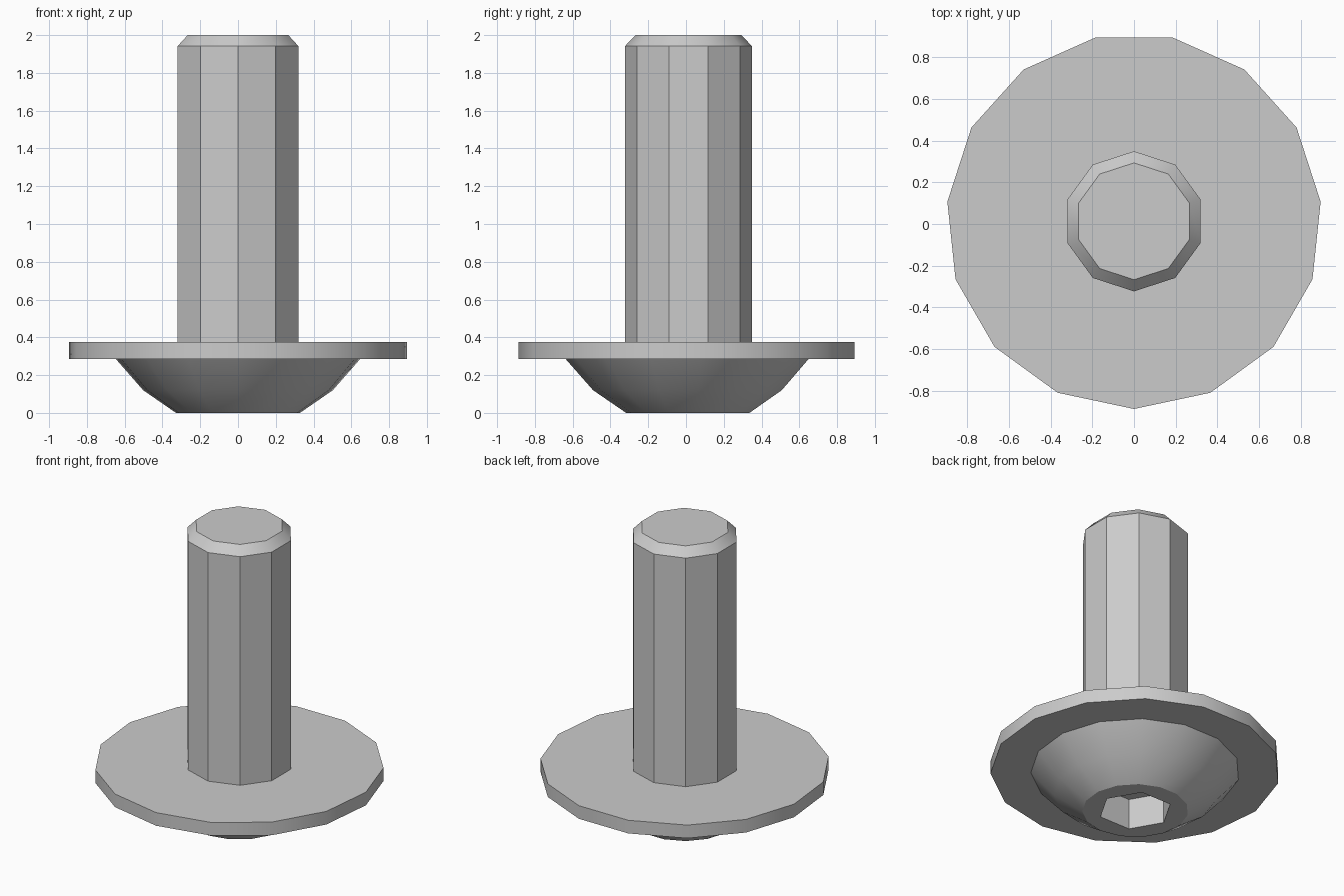
import bpy, bmesh
from math import radians, sin, cos, pi

cube = bpy.data.objects.get("Cube")
if cube:
    bpy.data.objects.remove(cube)

AXIS_Y = 0.013

steel = bpy.data.materials.new("grey_steel")
steel.use_nodes = True
GREY = (0.6, 0.6, 0.6, 1)
steel.diffuse_color = GREY
steel.node_tree.nodes["Principled BSDF"].inputs["Base Color"].default_value = GREY


def ring(bm, sides, radius, z, start=-pi / 2):
    return [bm.verts.new((radius * cos(start + 2 * pi * i / sides),
                          AXIS_Y + radius * sin(start + 2 * pi * i / sides), z))
            for i in range(sides)]


def bridge(bm, low, high):
    n = len(low)
    for i in range(n):
        j = (i + 1) % n
        bm.faces.new((low[i], low[j], high[j], high[i]))


def lathe(bm, sides, profile):
    rings = [ring(bm, sides, r, z) for r, z in profile]
    for low, high in zip(rings, rings[1:]):
        bridge(bm, low, high)
    return rings


def finish(bm, name):
    mesh = bpy.data.meshes.new(name)
    bm.to_mesh(mesh)
    bm.free()
    mesh.materials.append(steel)
    obj = bpy.data.objects.new(name, mesh)
    bpy.context.collection.objects.link(obj)
    bpy.ops.object.select_all(action='DESELECT')
    obj.select_set(True)
    bpy.context.view_layer.objects.active = obj
    bpy.ops.object.shade_smooth_by_angle(angle=radians(30))


# Ten-sided shaft with a chamfered tip
bm = bmesh.new()
rings = lathe(bm, 10, [(0.336, 0.375), (0.336, 1.942), (0.28, 2.0)])
bm.faces.new(rings[-1])
finish(bm, "shaft")

# Wide flange, open underneath where the head joins
bm = bmesh.new()
rings = lathe(bm, 15, [(0.65, 0.285), (0.9, 0.285), (0.9, 0.375)])
bm.faces.new(rings[-1])
finish(bm, "flange")

# Domed head with a hexagonal socket sunk into its end
bm = bmesh.new()
rings = lathe(bm, 15, [(0.33, 0.0), (0.505, 0.12), (0.65, 0.285)])
mouth = ring(bm, 6, 0.23, 0.0, 0)
floor = ring(bm, 6, 0.23, 0.21, 0)
bridge(bm, floor, mouth)
bm.faces.new(list(reversed(floor)))
rim = [bm.edges.get((loop[i - 1], loop[i])) for loop in (rings[0], mouth)
       for i in range(len(loop))]
end = bmesh.ops.triangle_fill(bm, edges=rim, use_beauty=True, normal=(0, 0, -1))
for face in end["geom"]:
    if isinstance(face, bmesh.types.BMFace):
        face.normal_update()
        if face.normal.z > 0:
            face.normal_flip()
finish(bm, "domed_head")
